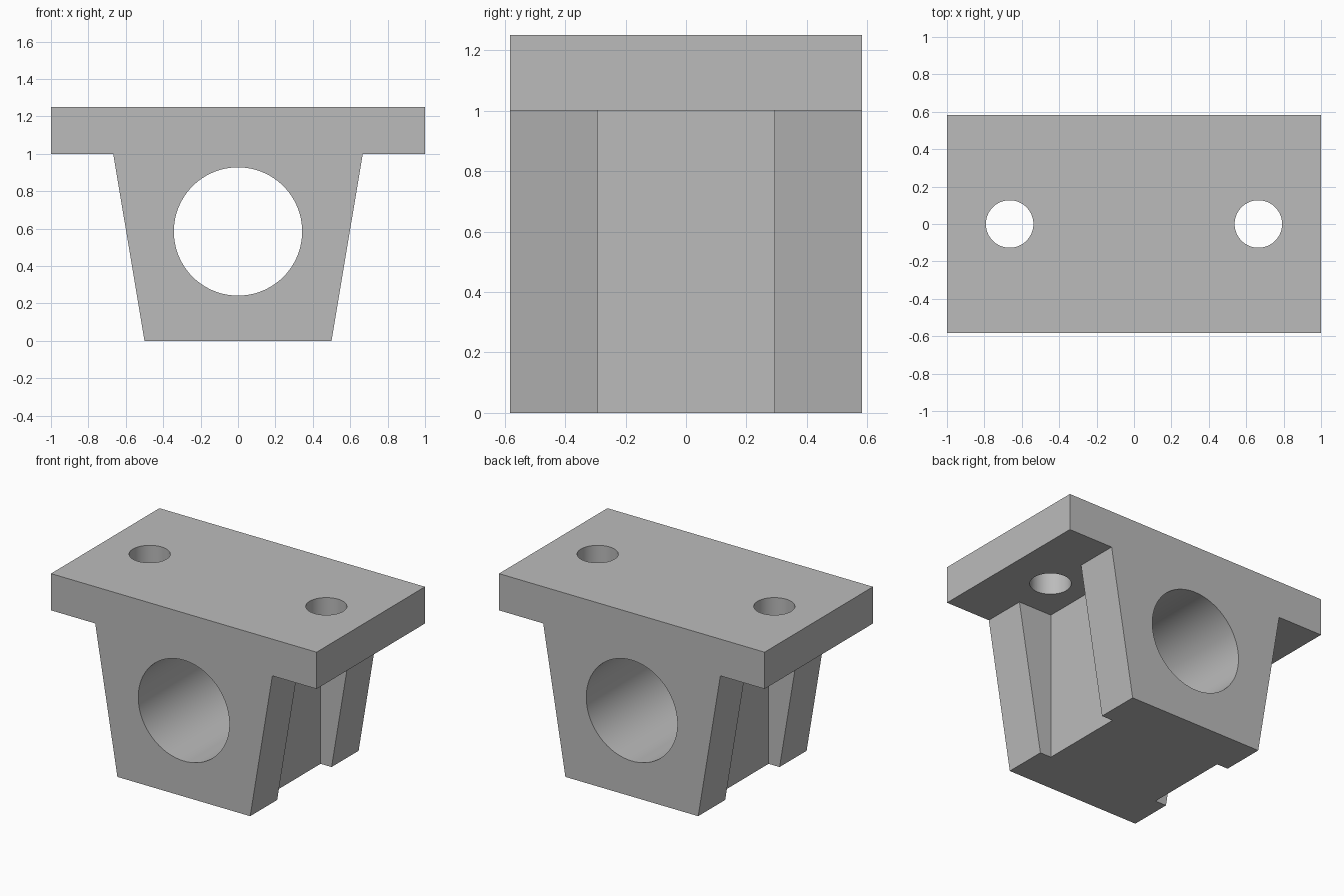
import bpy, bmesh, math

DEPTH = 0.583        # half depth of the block
TOP, LEDGE = 1.25, 1.0

cube = bpy.data.objects.get("Cube")
if cube:
    bpy.data.objects.remove(cube, do_unlink=True)

grey = bpy.data.materials.new("plain grey")
grey.use_nodes = True
grey.diffuse_color = (0.5, 0.5, 0.5, 1)
grey.node_tree.nodes["Principled BSDF"].inputs["Base Color"].default_value = (0.5, 0.5, 0.5, 1)


def extruded(name, profile):
    """Solid made by extruding an x-z outline along y."""
    bm = bmesh.new()
    face = bm.faces.new([bm.verts.new((x, -DEPTH, z)) for x, z in profile])
    new = bmesh.ops.extrude_face_region(bm, geom=[face])["geom"]
    moved = [v for v in new if isinstance(v, bmesh.types.BMVert)]
    bmesh.ops.translate(bm, verts=moved, vec=(0, 2 * DEPTH, 0))
    bmesh.ops.recalc_face_normals(bm, faces=bm.faces)
    mesh = bpy.data.meshes.new(name)
    bm.to_mesh(mesh)
    bm.free()
    obj = bpy.data.objects.new(name, mesh)
    bpy.context.collection.objects.link(obj)
    mesh.materials.append(grey)
    return obj


def cut(target, name):
    """Subtract the active object from the target, then discard it."""
    cutter = bpy.context.object
    cutter.name = name
    cutter.hide_render = True
    cutter.data.materials.append(grey)
    mod = target.modifiers.new(name, 'BOOLEAN')
    mod.operation = 'DIFFERENCE'
    mod.solver = 'EXACT'
    mod.object = cutter
    bpy.context.view_layer.objects.active = target
    bpy.ops.object.modifier_apply(modifier=name)
    bpy.data.objects.remove(cutter, do_unlink=True)


# Flanged block: wide plate on a tapered body
half = [(0.5, 0), (0.667, LEDGE), (1, LEDGE), (1, TOP)]
block = extruded("bearing_block", half + [(-x, z) for x, z in reversed(half)])

# Shaft bore from front to back
bpy.ops.mesh.primitive_cylinder_add(vertices=96, radius=0.343, depth=2,
                                    location=(0, 0, 0.585), rotation=(math.pi / 2, 0, 0))
cut(block, "bore_cutter")

for side in (-1, 1):
    # Upright channel in the tapered flank, up to the plate
    bpy.ops.mesh.primitive_cube_add(size=1, location=(side * 0.667, 0, LEDGE - 0.6))
    bpy.context.object.scale = (0.5, 0.585, 1.2)
    cut(block, "channel_cutter")
    # Bolt hole through the plate
    bpy.ops.mesh.primitive_cylinder_add(vertices=64, radius=0.127, depth=0.6,
                                        location=(side * 0.665, 0, 1.125))
    cut(block, "bolt_hole_cutter")

bpy.ops.object.select_all(action='DESELECT')
block.select_set(True)
bpy.context.view_layer.objects.active = block
bpy.ops.object.shade_smooth_by_angle(angle=math.radians(30))
